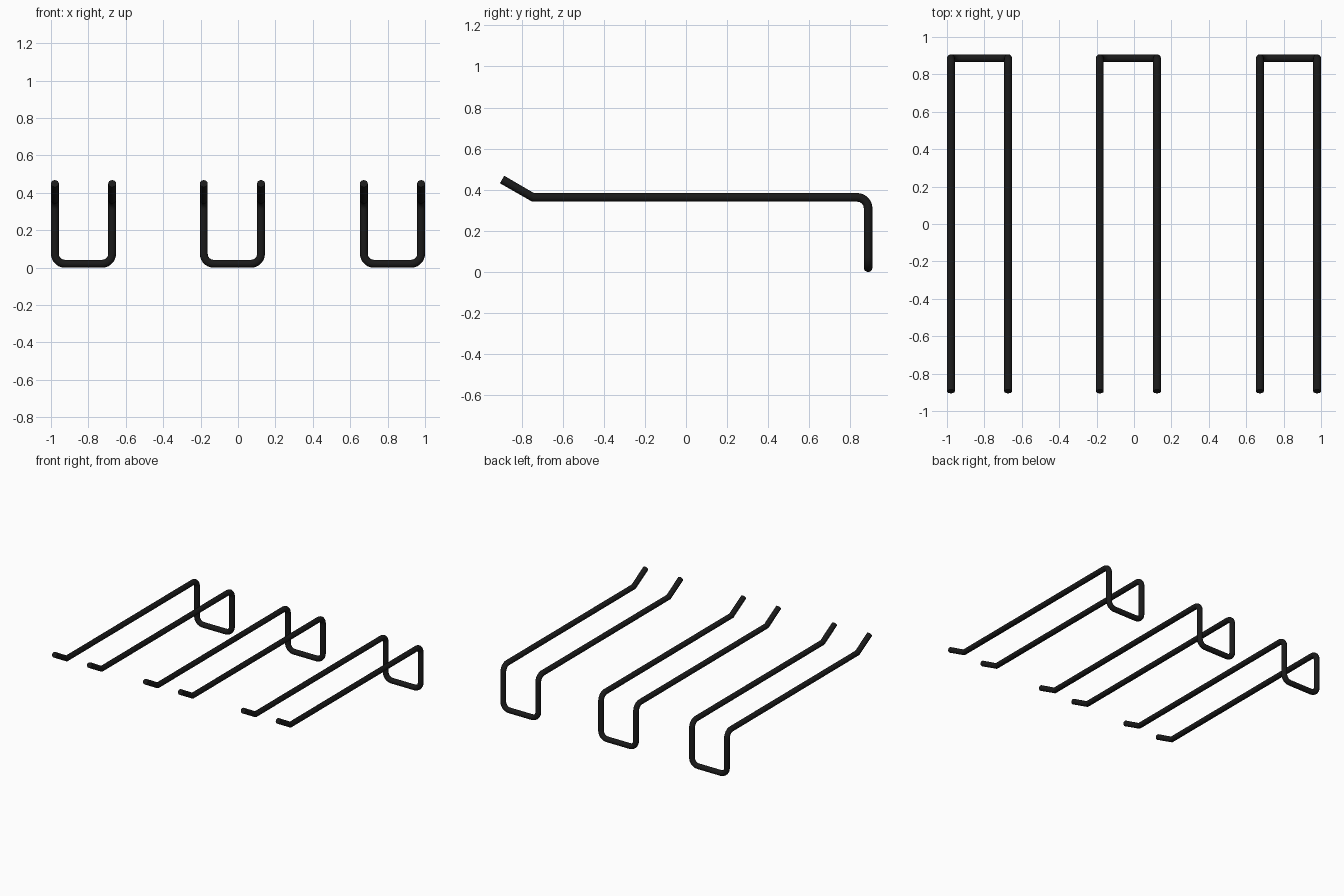
import bpy, math
from mathutils import Vector

if "Cube" in bpy.data.objects:
    bpy.data.objects.remove(bpy.data.objects["Cube"])

R = 0.021       # wire radius
FILLET = 0.053  # bend radius of the wire centre line
HALF = 0.153    # half spacing of the two prongs

mat = bpy.data.materials.new("black_wire")
mat.diffuse_color = (0.01, 0.01, 0.01, 1)
mat.use_nodes = True
mat.node_tree.nodes["Principled BSDF"].inputs["Base Color"].default_value = mat.diffuse_color


def fillet(a, b, c, radius, steps=7):
    """Round a right-angled corner b between a and c."""
    u, v = (a - b).normalized(), (c - b).normalized()
    centre = b + (u + v) * radius
    angles = [math.pi / 2 * i / steps for i in range(steps + 1)]
    return [centre - v * radius * math.cos(t) - u * radius * math.sin(t) for t in angles]


def wire_hook(name, x):
    # One prong: raised tip, elbow, back bend, foot; then the same mirrored
    side = [(-0.895, 0.45), (-0.744, 0.363), (0.886, 0.363), (0.886, R)]
    pts = [Vector((x - HALF, y, z)) for y, z in side]
    pts += [Vector((x + HALF, y, z)) for y, z in reversed(side)]
    path = pts[:2]
    for i in range(2, 6):
        path += fillet(pts[i - 1], pts[i], pts[i + 1], FILLET)
    path += pts[6:]

    curve = bpy.data.curves.new(name, 'CURVE')
    curve.dimensions = '3D'
    curve.bevel_depth = R
    curve.bevel_resolution = 6
    curve.use_fill_caps = True
    spline = curve.splines.new('POLY')
    spline.points.add(len(path) - 1)
    for p, co in zip(spline.points, path):
        p.co = (*co, 1)
    obj = bpy.data.objects.new(name, curve)
    bpy.context.collection.objects.link(obj)

    bpy.ops.object.select_all(action='DESELECT')
    obj.select_set(True)
    bpy.context.view_layer.objects.active = obj
    bpy.ops.object.convert(target='MESH')
    obj = bpy.context.object
    obj.data.materials.clear()
    obj.data.materials.append(mat)
    bpy.ops.object.shade_smooth_by_angle(angle=math.radians(40))


# Three identical double-prong hooks
for name, x in (("left_hook", -0.826), ("middle_hook", -0.03), ("right_hook", 0.826)):
    wire_hook(name, x)
